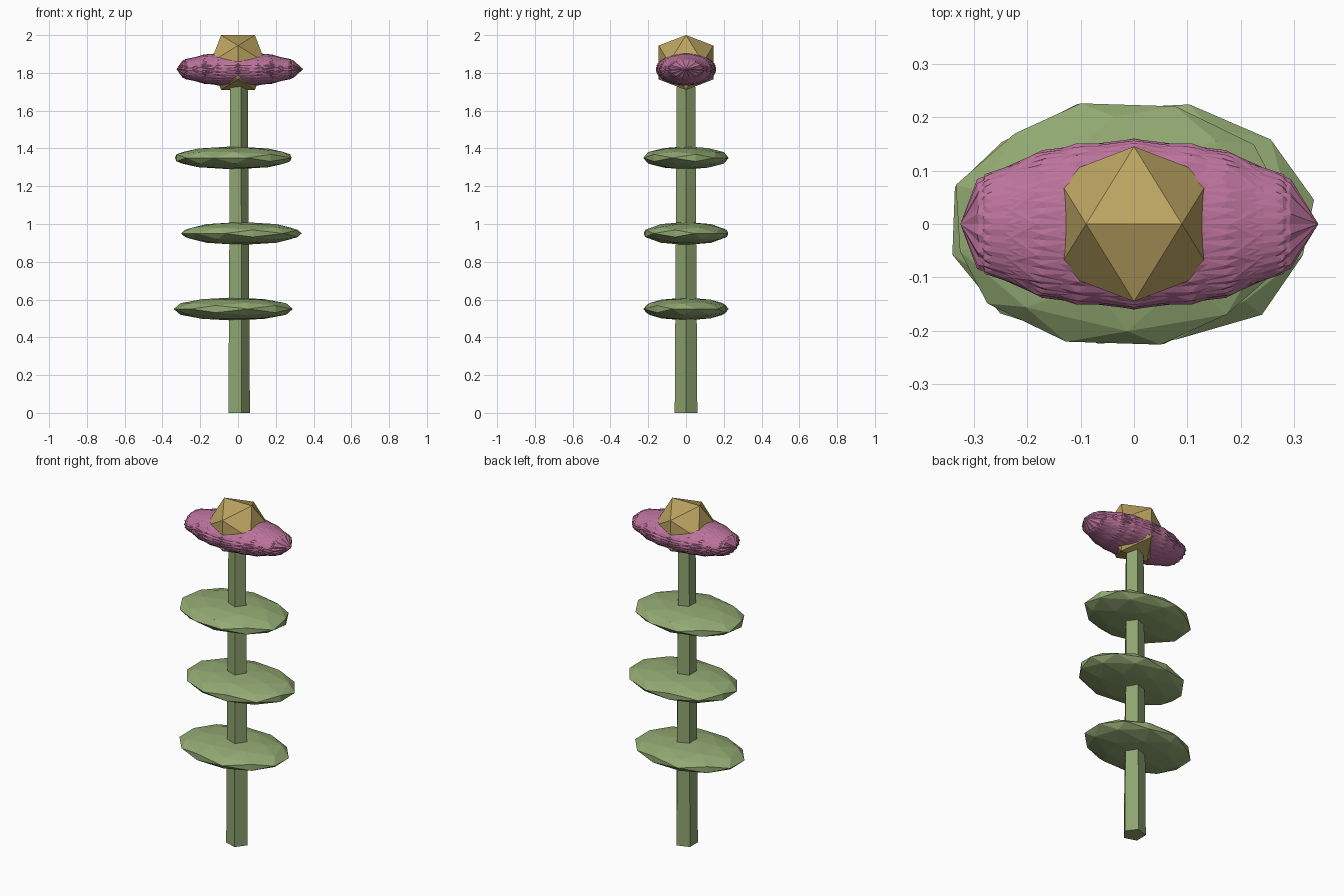
import bpy, bmesh, math
from mathutils import Vector, Matrix

if "Cube" in bpy.data.objects:
    bpy.data.objects.remove(bpy.data.objects["Cube"])

PHI = (1 + 5 ** 0.5) / 2


def material(name, rgb):
    m = bpy.data.materials.new(name)
    m.diffuse_color = (*rgb, 1)
    m.use_nodes = True
    m.node_tree.nodes["Principled BSDF"].inputs["Base Color"].default_value = m.diffuse_color
    return m


def add_hull(bm, points):
    verts = [bm.verts.new(p) for p in points]
    bmesh.ops.convex_hull(bm, input=verts)


def finish(name, bm, mat):
    bmesh.ops.recalc_face_normals(bm, faces=bm.faces)
    me = bpy.data.meshes.new(name)
    bm.to_mesh(me)
    bm.free()
    me.materials.append(mat)
    ob = bpy.data.objects.new(name, me)
    bpy.context.collection.objects.link(ob)


def ico_points(detail):
    # unit icosahedron with an edge along x on top, optionally split once
    pts = []
    for a in (-1, 1):
        for b in (-PHI, PHI):
            pts += [Vector((a, 0, b)), Vector((0, b, a)), Vector((b, a, 0))]
    mids = [(p + q) / 2 for i, p in enumerate(pts) for q in pts[:i]
            if (p - q).length < 2.1]
    return [p.normalized() for p in (pts + mids if detail else pts)]


stem_mat = material("stem_green", (0.27, 0.37, 0.16))
leaf_mat = material("leaf_green", (0.29, 0.40, 0.17))
petal_mat = material("petal_pink", (0.50, 0.17, 0.33))
gold_mat = material("heart_gold", (0.50, 0.37, 0.12))

# five-sided tapered stem
bm = bmesh.new()
add_hull(bm, [(r * math.cos(i * math.tau / 5), r * math.sin(i * math.tau / 5), z)
              for r, z in ((0.063, 0), (0.051, 1.8)) for i in range(5)])
finish("stem", bm, stem_mat)

# three flattened leaves, alternating sides
for i, (x, z) in enumerate(((-0.025, 0.55), (0.018, 0.95), (-0.025, 1.35))):
    bm = bmesh.new()
    rot = Matrix.Rotation(0.25 + 0.5 * i, 3, 'Z')
    size = Matrix.Diagonal((0.325, 0.232, 0.061))
    add_hull(bm, [size @ (rot @ p) + Vector((x, 0, z)) for p in ico_points(1)])
    finish(f"leaf_{i + 1}", bm, leaf_mat)

# spiky bloom: turned copies squashed into one ellipsoid
size = Matrix.Diagonal((0.345, 0.16, 0.091))
for i in range(7):
    bm = bmesh.new()
    rot = Matrix.Rotation(i * math.pi / 7, 3, 'X')
    pts = [size @ (rot @ p) + Vector((0, 0, 1.82)) for p in ico_points(1)]
    for p in pts:
        p.x = max(p.x, -0.325)
    add_hull(bm, pts)
    finish(f"petal_{i + 1}", bm, petal_mat)

# golden flower heart
bm = bmesh.new()
r = 0.145 * math.sqrt(1 + PHI ** 2) / PHI
add_hull(bm, [p * r + Vector((0, 0, 1.855)) for p in ico_points(0)])
finish("flower_heart", bm, gold_mat)
